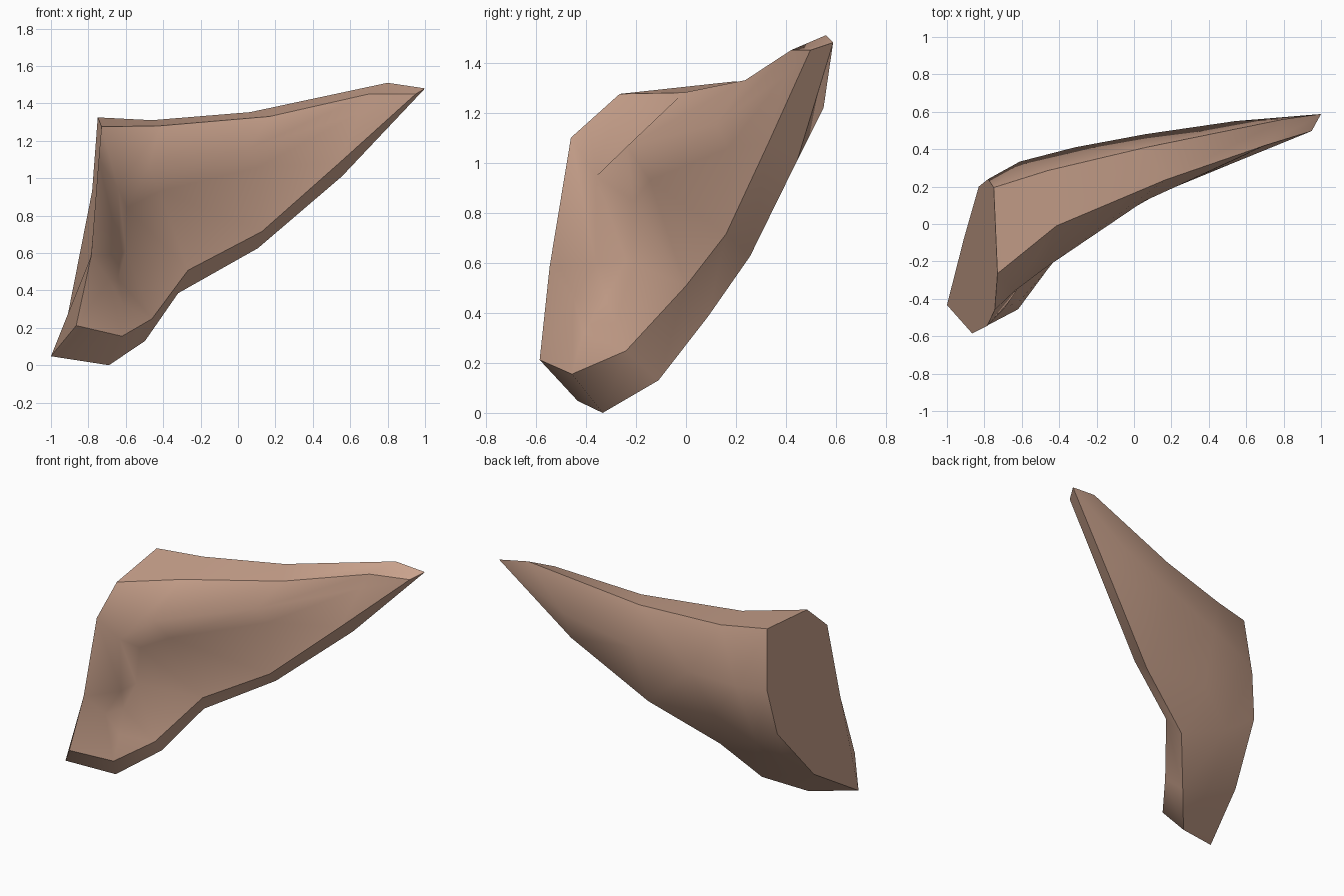
import bpy
import bmesh
from mathutils import Vector

cube = bpy.data.objects.get("Cube")
if cube:
    bpy.data.objects.remove(cube, do_unlink=True)

bm = bmesh.new()
part_of = {}


def path(*points):
    """Make the vertices of one contour line."""
    return [bm.verts.new(Vector(point)) for point in points]


def add_face(part, corners):
    """Add a face, dropping repeated corners, and remember its part."""
    unique = list(dict.fromkeys(corners))
    if len(unique) > 2:
        part_of[bm.faces.new(unique)] = part


def bridge(part, first, second):
    """Span two contours of equal length with faces."""
    for i in range(len(first) - 1):
        add_face(part, (first[i], first[i + 1], second[i + 1], second[i]))


# Upper rim, from the base corner to the tip: front edge and back edge
front_top = path((-.73, -.265, 1.275), (-.415, -.01, 1.28), (.17, .237, 1.33),
                 (.7, .42, 1.45), (.95, .497, 1.45))
back_top = path((-.75, .195, 1.325), (-.46, .286, 1.31), (.065, .41, 1.353),
                (.8, .56, 1.51), (1, .588, 1.48))

# Lower rim, from the tip down to the lobe: front edge and back edge
front_low = [front_top[-1]] + path(
    (.54, .33, 1.08), (.128, .16, .715), (-.267, 0, .508),
    (-.46, -.24, .248), (-.62, -.456, .155), (-.865, -.585, .212))
back_low = [back_top[-1]] + path(
    (.556, .445, 1.01), (.107, .256, .626), (-.32, .088, .385),
    (-.497, -.11, .13), (-.69, -.333, 0), (-1, -.433, .048))

# Attachment side: front edge and back edge
side_front = path((-.785, -.545, .585), (-.745, -.46, 1.1))
side_back = path((-.78, .24, .93), (-.83, .2, .63), (-.91, -.08, .27))

# Inner fold: raised ridge and the trough beneath it
ridge = path((.65, .395, 1.35), (.05, .12, 1.153), (-.476, -.236, 1.065),
             (-.64, -.36, .945), (-.63, -.36, .595), (-.69, -.448, .458))
trough = [ridge[0]] + path(
    (.107, .168, 1.058), (-.417, -.145, .93), (-.594, -.21, .843),
    (-.6, -.24, .61), (-.64, -.32, .46), (-.61, -.41, .32))

# Back of the shell: upper swell and lower swell
swell = path((-.61, .334, .95), (-.315, .41, 1), (.06, .48, 1.09), (.54, .55, 1.22))
under = path((-.64, .15, .5), (-.7, -.1, .2), (-.39, .25, .66))

# Rims
bridge("upper rim", front_top, back_top)
bridge("lower rim", front_low, back_low)

# Flat attachment face
lobe_front, lobe_back = front_low[-1], back_low[-1]
add_face("base", [lobe_front, *side_front, front_top[0], back_top[0], *side_back, lobe_back])

# Front: outer band, fold step and bowl
tip, upper, mid, low, lobe = front_low[1:6]
p = ridge
bridge("front",
       front_top[::-1] + side_front[::-1] + [lobe_front, lobe],
       [p[0], p[0], p[1], p[2], p[3], p[3], p[4], p[5], p[5]])
bridge("front", ridge + ridge[-1:], trough)
bridge("front",
       [front_low[0], tip, upper, mid, mid, low, low, low, lobe, lobe],
       [trough[0]] + trough + [trough[-1], ridge[-1]])

# Back: strips running from the attachment face to the tip
corner, top_a, top_b, top_c, point = back_top
end, edge_a, edge_b, edge_c, edge_d, chin = back_low[:6]
bridge("back", [corner, *side_back, lobe_back],
       [top_a, swell[0], under[0], under[1], chin])
bridge("back", [top_a, swell[0], under[0], under[0], under[1], chin],
       [top_b, swell[1], under[2], edge_c, edge_d, edge_d])
bridge("back", [top_b, swell[1], under[2], edge_c],
       [top_b, swell[2], edge_b, edge_b])
bridge("back", [top_b, swell[2], edge_b], [top_c, swell[3], edge_a])
bridge("back", [top_c, swell[3], edge_a], [point, point, point])

# Smooth shading, with sharp edges only where two parts meet
bmesh.ops.recalc_face_normals(bm, faces=bm.faces[:])
for face in bm.faces:
    face.smooth = True
for edge in bm.edges:
    edge.smooth = len({part_of[face] for face in edge.link_faces}) == 1

mesh = bpy.data.meshes.new("pointed_ear")
bm.to_mesh(mesh)
bm.free()
ear = bpy.data.objects.new("pointed_ear", mesh)
bpy.context.collection.objects.link(ear)

# Skin colour
skin = bpy.data.materials.new("skin")
skin.use_nodes = True
colour = (.6, .37, .27, 1)
skin.diffuse_color = colour
skin.node_tree.nodes["Principled BSDF"].inputs["Base Color"].default_value = colour
mesh.materials.append(skin)
